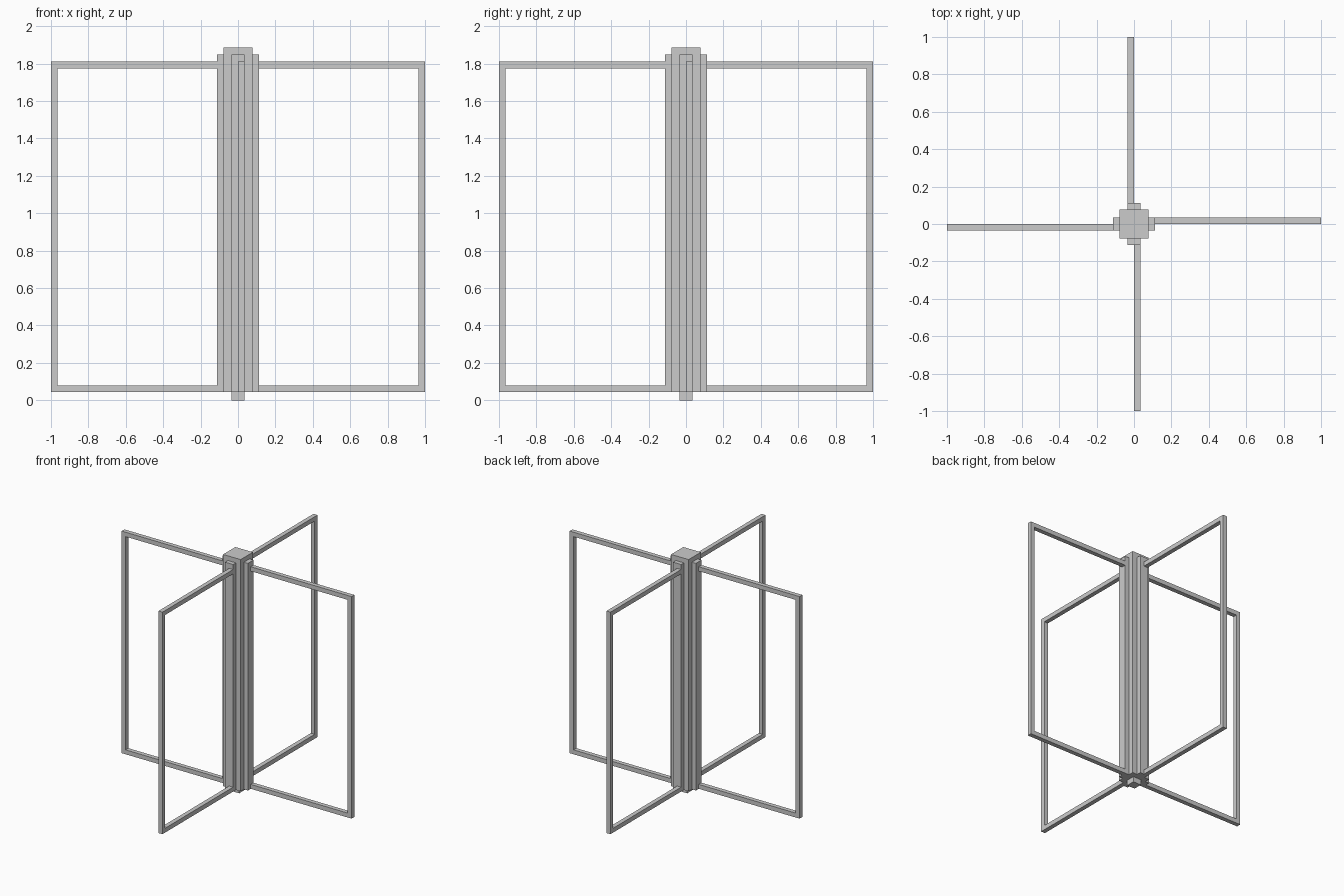
import bpy, bmesh, math
from mathutils import Matrix, Vector

if "Cube" in bpy.data.objects:
    bpy.data.objects.remove(bpy.data.objects["Cube"])

T = 0.035            # bar thickness
POST = 0.077         # half width of the central post
HUB = 0.112          # outer face of the mounting rails
BASE = 0.043         # underside of post, rails and frames


def add_object(name, bm, angle=0.0):
    bm.transform(Matrix.Rotation(angle, 4, 'Z'))
    bmesh.ops.recalc_face_normals(bm, faces=bm.faces)
    mesh = bpy.data.meshes.new(name)
    bm.to_mesh(mesh)
    bm.free()
    obj = bpy.data.objects.new(name, mesh)
    bpy.context.collection.objects.link(obj)
    return obj


def box(name, lo, hi, angle=0.0):
    lo, hi = Vector(lo), Vector(hi)
    bm = bmesh.new()
    bmesh.ops.create_cube(bm, size=1, matrix=Matrix.Translation((lo + hi) / 2)
                          @ Matrix.Diagonal((*(hi - lo), 1)))
    return add_object(name, bm, angle)


def open_frame(name, x0, x1, z0, z1, angle):
    # C-shaped outline, open toward the post, extruded to the bar thickness
    outline = [(x0, z0), (x1, z0), (x1, z1), (x0, z1),
               (x0, z1 - T), (x1 - T, z1 - T), (x1 - T, z0 + T), (x0, z0 + T)]
    bm = bmesh.new()
    face = bm.faces.new([bm.verts.new((x, 0, z)) for x, z in outline])
    new = bmesh.ops.extrude_face_region(bm, geom=[face])["geom"]
    bmesh.ops.translate(bm, vec=(0, T, 0),
                        verts=[v for v in new if isinstance(v, bmesh.types.BMVert)])
    return add_object(name, bm, angle)


# Central post and the pivot it stands on
box("central_post", (-POST, -POST, BASE), (POST, POST, 1.887))
box("pivot_foot", (-T, -T, 0), (T, T, BASE))

# Four wings, each a mounting rail and an offset open frame
for i, side in enumerate(("right", "back", "left", "front")):
    angle = i * math.pi / 2
    box(side + "_rail", (POST, -T, BASE), (HUB, T, 1.85), angle)
    open_frame(side + "_wing_frame", HUB, 1.0, BASE, 1.81, angle)
